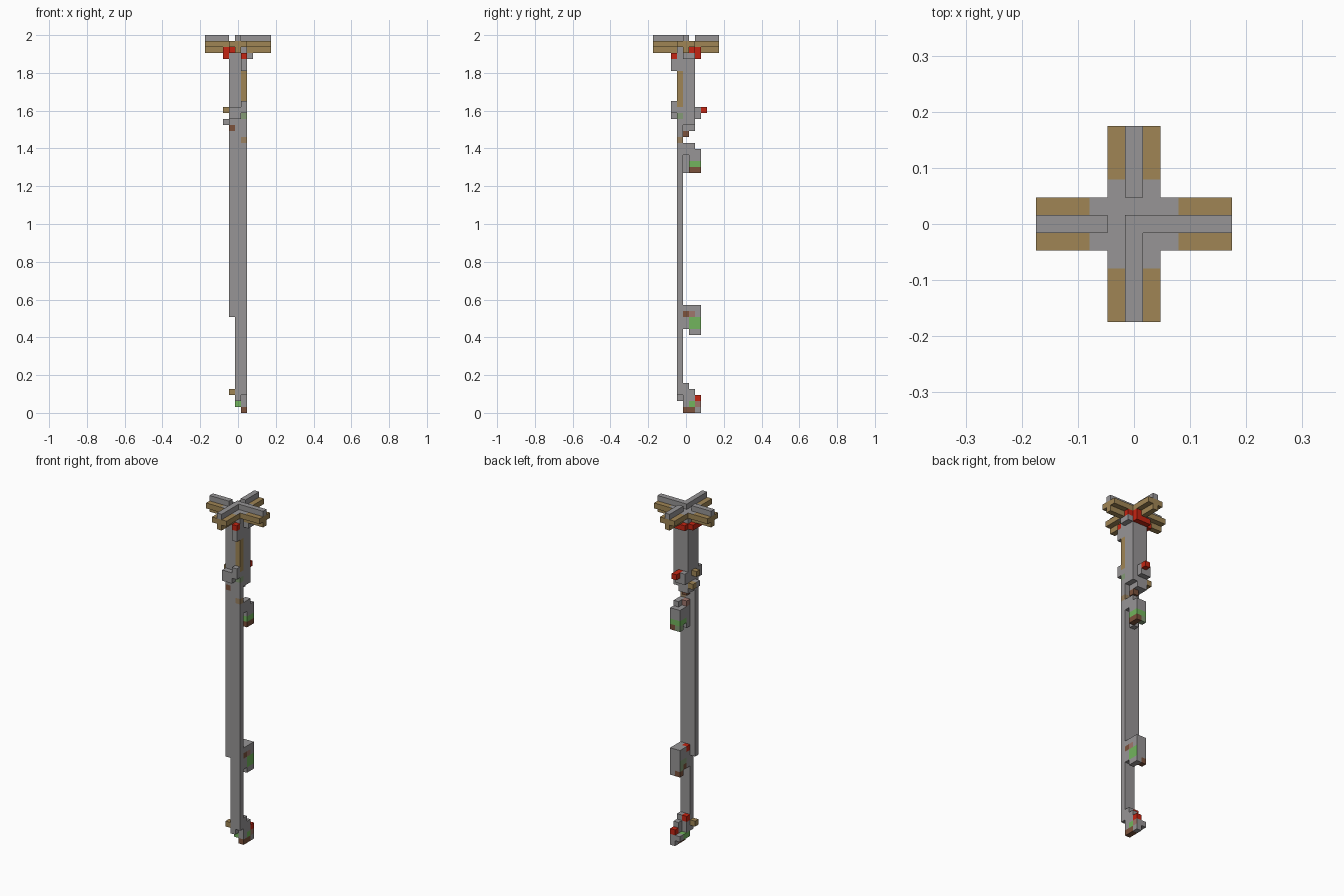
import bpy, bmesh
from mathutils import Vector

cube = bpy.data.objects.get("Cube")
if cube:
    bpy.data.objects.remove(cube, do_unlink=True)

UNIT = 2 / 63  # size of one block; the model is 63 blocks tall

COLOURS = {
    "stone_grey": (0.31, 0.30, 0.305),
    "weathered_tan": (0.35, 0.235, 0.09),
    "moss_green": (0.17, 0.46, 0.11),
    "bright_red": (0.56, 0.018, 0.006),
    "dark_brown": (0.2, 0.085, 0.045),
    "dusty_tan": (0.32, 0.22, 0.12),
    "mossy_grey": (0.23, 0.33, 0.18),
    "dusty_red": (0.35, 0.18, 0.15),
}
GREY, TAN, GREEN, RED, BROWN, DUSTY_TAN, MOSSY, DUSTY_RED = range(8)
materials = []
for name, rgb in COLOURS.items():
    m = bpy.data.materials.new(name)
    m.use_nodes = True
    m.diffuse_color = (*rgb, 1)
    bsdf = m.node_tree.nodes["Principled BSDF"]
    bsdf.inputs["Base Color"].default_value = (*rgb, 1)
    bsdf.inputs["Roughness"].default_value = 0.9
    materials.append(m)

cells = {}  # (x, y, z) -> (part, colour, axes that carry the colour)


def box(part, xs, ys, zs, colour=GREY, axes=(0, 1, 2)):
    """Fill an inclusive range of blocks; later boxes replace earlier ones.
    Faces not along the given axes stay grey."""
    for x in range(xs[0], xs[1] + 1):
        for y in range(ys[0], ys[1] + 1):
            for z in range(zs[0], zs[1] + 1):
                cells[x, y, z] = (part, colour, axes)


# Long thin slab, narrower near the foot
box("slab", (-1, 1), (-1, -1), (16, 48))
box("slab", (0, 1), (-1, -1), (3, 15))
box("slab", (0, 0), (-1, -1), (2, 2))
box("slab", (1, 1), (-1, -1), (45, 45), DUSTY_TAN)

# Full upper column with a worn corner
box("column", (-1, 1), (-1, 1), (49, 60))
box("column", (1, 1), (-1, -1), (51, 56), TAN)
box("column", (1, 1), (-1, -1), (49, 49), MOSSY)
box("column", (-1, -1), (-1, -1), (60, 60), RED)
box("column", (1, 1), (1, 1), (60, 60), RED)

# Four-armed top: wide plank with a grey middle, thin rib below
for sx, sy in ((1, 0), (-1, 0), (0, 1), (0, -1)):
    for d in range(6):
        for w in (-1, 0, 1):
            cx, cy = d * sx + w * sy, d * sy + w * sx
            axes = (0, 1, 2) if d > 2 else (0, 1)
            box("cross_arms", (cx, cx), (cy, cy), (61, 61), TAN, axes)
        if d > 1:
            box("cross_arms", (d * sx,) * 2, (d * sy,) * 2, (60, 60), TAN)

# Thin beams on top, with a gap at the left and back
box("top_beams", (-5, -2), (0, 0), (62, 62))
box("top_beams", (0, 5), (0, 0), (62, 62))
box("top_beams", (0, 0), (-5, 0), (62, 62))
box("top_beams", (0, 0), (2, 5), (62, 62))

# Corbels under the arms
box("corbels", (1, 1), (-2, -2), (57, 58))
box("corbels", (1, 1), (-2, -2), (59, 59), RED)
box("corbels", (2, 2), (0, 1), (59, 59))
box("corbels", (-2, -2), (-1, 1), (59, 59), RED)
box("corbels", (-1, 1), (2, 2), (59, 59), RED)
for cx, cy in ((-2, -1), (-1, -2), (1, 2), (2, 1)):
    box("corbels", (cx, cx), (cy, cy), (60, 60), RED)

# Ledge around the broken column end
box("ledge", (-1, 0), (-2, -2), (49, 50))
box("ledge", (1, 1), (-2, -2), (50, 51))
box("ledge", (-1, 0), (2, 2), (49, 50))
box("ledge", (0, 0), (2, 2), (50, 50), RED, (2,))
box("ledge", (0, 0), (3, 3), (50, 50), RED)
box("ledge", (-2, -2), (0, 0), (50, 50), TAN)

# Ragged stump below the ledge
box("broken_stump", (-1, 1), (0, 1), (48, 48))
box("broken_stump", (-2, -2), (0, 0), (48, 48))
box("broken_stump", (-2, -2), (1, 1), (48, 48), TAN)
box("broken_stump", (-1, 0), (0, 1), (47, 47))
box("broken_stump", (-1, -1), (-1, -1), (47, 47), BROWN, (1,))
box("broken_stump", (0, 0), (0, 0), (46, 46), BROWN)

# Upper fragment behind the slab
box("upper_fragment", (0, 1), (0, 2), (43, 43))
box("upper_fragment", (0, 0), (0, 0), (40, 42))
box("upper_fragment", (0, 1), (1, 2), (42, 42))
box("upper_fragment", (0, 0), (0, 0), (44, 44), DUSTY_RED)
box("upper_fragment", (1, 1), (0, 1), (44, 44))
box("upper_fragment", (0, 1), (1, 2), (41, 41), GREEN)
box("upper_fragment", (1, 1), (1, 2), (40, 40), BROWN)
box("upper_fragment", (0, 0), (2, 2), (40, 40), MOSSY)

# Lower fragment behind the slab
box("lower_fragment", (0, 1), (0, 2), (14, 17))
box("lower_fragment", (1, 1), (1, 2), (14, 15), GREEN, (0,))
box("lower_fragment", (0, 0), (1, 2), (14, 15), MOSSY, (0,))
box("lower_fragment", (0, 0), (1, 1), (14, 14), BROWN)
box("lower_fragment", (1, 1), (0, 0), (16, 16), BROWN, (0,))
box("lower_fragment", (1, 1), (1, 1), (16, 16), DUSTY_RED, (0,))
box("lower_fragment", (0, 0), (0, 0), (17, 17), RED)
box("lower_fragment", (1, 1), (1, 2), (13, 13))
box("lower_fragment", (0, 0), (2, 2), (13, 13), BROWN)

# Foot
box("foot", (0, 1), (0, 0), (1, 4))
box("foot", (0, 0), (0, 0), (4, 4), RED)
box("foot", (1, 1), (1, 1), (2, 3))
box("foot", (0, 1), (1, 1), (1, 1), GREEN)
box("foot", (0, 0), (0, 0), (1, 1), GREEN)
box("foot", (1, 1), (2, 2), (0, 0))
box("foot", (0, 0), (2, 2), (1, 1))
box("foot", (1, 1), (2, 2), (1, 1), DUSTY_RED, (0,))
box("foot", (1, 1), (2, 2), (2, 2), RED)
box("foot", (1, 1), (0, 1), (0, 0), BROWN)
box("foot_chip", (-1, -1), (-1, -1), (3, 3), TAN)


def build(part):
    """Make one object from the exposed block faces of a part."""
    bm = bmesh.new()
    for cell, (owner, colour, axes) in cells.items():
        if owner != part:
            continue
        centre = Vector(cell) + Vector((0, 0, 0.5))
        for axis in range(3):
            for sign in (-1, 1):
                n = Vector((0, 0, 0))
                n[axis] = sign
                if tuple(int(c + d) for c, d in zip(cell, n)) in cells:
                    continue
                u = Vector((0, 0, 0))
                u[(axis + 1) % 3] = 1
                v = n.cross(u)
                corners = [centre + (n + a * u + b * v) / 2
                           for a, b in ((-1, -1), (1, -1), (1, 1), (-1, 1))]
                face = bm.faces.new([bm.verts.new(p * UNIT) for p in corners])
                face.material_index = colour if axis in axes else GREY
    bmesh.ops.remove_doubles(bm, verts=bm.verts, dist=UNIT / 50)
    # Join neighbouring flat faces of one colour
    bmesh.ops.dissolve_limit(bm, angle_limit=0.01, verts=bm.verts, edges=bm.edges,
                             delimit={'MATERIAL'})
    mesh = bpy.data.meshes.new(part)
    bm.to_mesh(mesh)
    bm.free()
    for m in materials:
        mesh.materials.append(m)
    bpy.context.collection.objects.link(bpy.data.objects.new(part, mesh))


for part in sorted({entry[0] for entry in cells.values()}):
    build(part)
